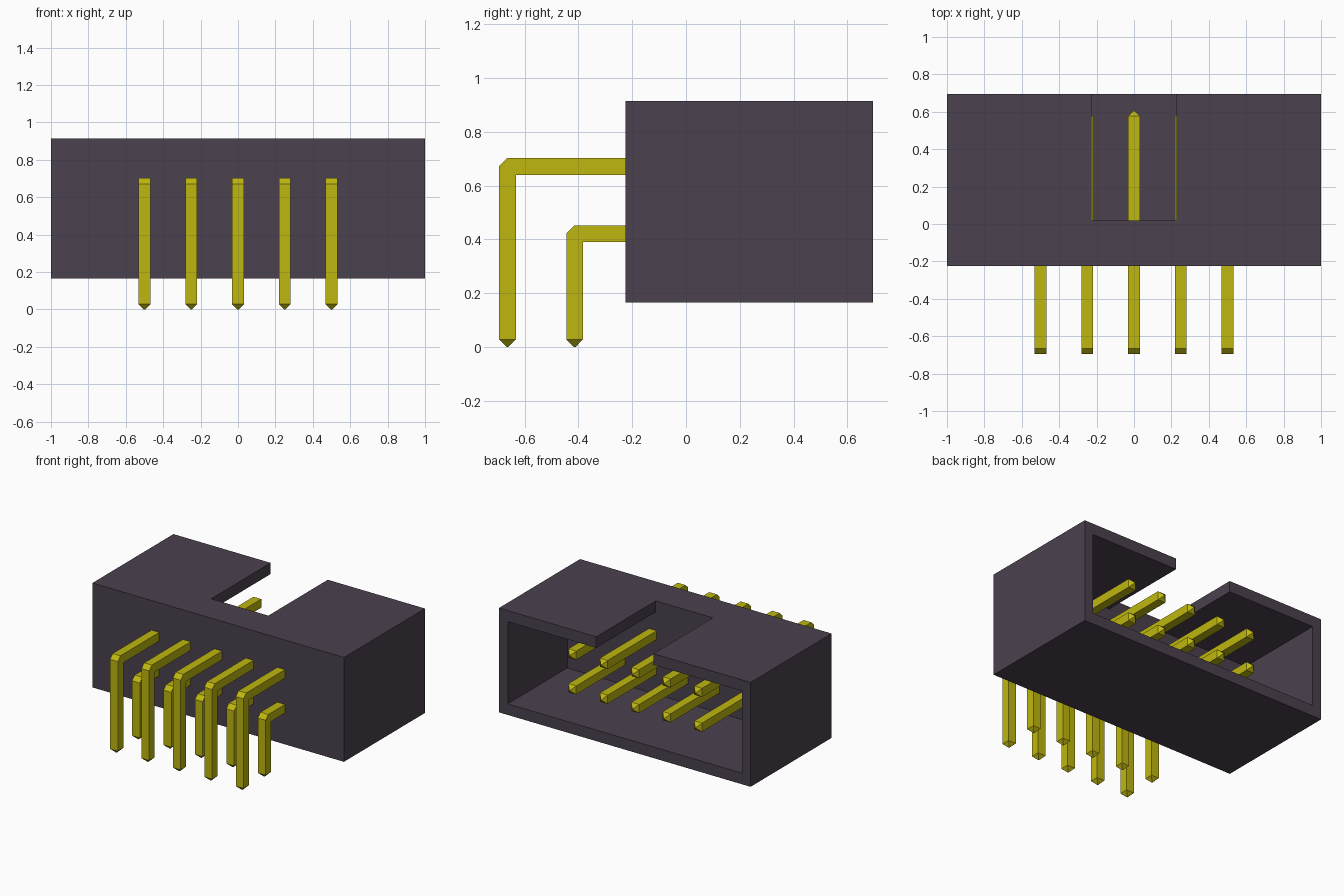
import bpy, bmesh
from mathutils import Vector

cube = bpy.data.objects.get("Cube")
if cube:
    bpy.data.objects.remove(cube, do_unlink=True)


def material(name, rgb):
    mat = bpy.data.materials.new(name)
    mat.use_nodes = True
    mat.diffuse_color = (*rgb, 1)
    mat.node_tree.nodes["Principled BSDF"].inputs["Base Color"].default_value = (*rgb, 1)
    return mat


def prism(bm, points, offset):
    """Extrude a closed outline along an offset vector."""
    face = bm.faces.new([bm.verts.new(p) for p in points])
    result = bmesh.ops.extrude_face_region(bm, geom=[face], use_keep_orig=True)
    verts = [g for g in result["geom"] if isinstance(g, bmesh.types.BMVert)]
    bmesh.ops.translate(bm, verts=verts, vec=offset)
    bmesh.ops.recalc_face_normals(bm, faces=bm.faces)


def finish(bm, name, mat):
    mesh = bpy.data.meshes.new(name)
    bm.to_mesh(mesh)
    bm.free()
    mesh.materials.append(mat)
    obj = bpy.data.objects.new(name, mesh)
    bpy.context.collection.objects.link(obj)
    return obj


plastic = material("dark plastic", (0.069, 0.053, 0.076))
metal = material("yellow metal", (0.52, 0.474, 0.005))

# Housing dimensions
FRONT, BACK, BOTTOM, TOP = -0.225, 0.695, 0.165, 0.915
FLOOR = 0.02            # depth of the cavity, open to the back
SIDE, WALL, NOTCH = 0.93, 0.08, 0.227

# Housing block
bm = bmesh.new()
prism(bm, [(-1, FRONT, BOTTOM), (1, FRONT, BOTTOM), (1, FRONT, TOP), (-1, FRONT, TOP)],
      (0, BACK - FRONT, 0))
housing = finish(bm, "housing", plastic)

# Cavity and keying notch, cut as one T-shaped profile
low, high, over = BOTTOM + WALL, TOP - WALL, TOP + 0.2
outline = [(-SIDE, low), (SIDE, low), (SIDE, high), (NOTCH, high),
           (NOTCH, over), (-NOTCH, over), (-NOTCH, high), (-SIDE, high)]
bm = bmesh.new()
prism(bm, [(x, FLOOR, z) for x, z in outline], (0, 1, 0))
cutter = finish(bm, "cavity_cutter", plastic)
cutter.hide_render = True

cut = housing.modifiers.new("cavity", 'BOOLEAN')
cut.operation = 'DIFFERENCE'
cut.solver = 'EXACT'
cut.object = cutter
bpy.context.view_layer.objects.active = housing
bpy.ops.object.modifier_apply(modifier=cut.name)
bpy.data.objects.remove(cutter, do_unlink=True)

# Bent square pins
W, TIP, PIN_END = 0.062, 0.028, 0.605


def pin(name, x, y, z):
    """y is the outer face of the leg, z the upper face of the arm."""
    bevel = 0.03
    side = [(y, TIP), (y + W, TIP), (y + W, z - W), (PIN_END - TIP, z - W),
            (PIN_END - TIP, z), (y + bevel, z), (y, z - bevel)]
    bm = bmesh.new()
    prism(bm, [(x - W / 2, py, pz) for py, pz in side], (W, 0, 0))
    # Pointed tips at the leg and the arm end
    for direction in (Vector((0, 0, -1)), Vector((0, 1, 0))):
        bm.faces.ensure_lookup_table()
        end = max(bm.faces, key=lambda f: (f.normal.dot(direction) > 0.99)
                  * (10 + f.calc_center_median().dot(direction)))
        cap = bmesh.ops.extrude_discrete_faces(bm, faces=[end])["faces"][0]
        centre = cap.calc_center_median()
        for v in cap.verts:
            v.co = centre + (v.co - centre) * 0.12 + direction * TIP
        bm.normal_update()
    bmesh.ops.recalc_face_normals(bm, faces=bm.faces)
    return finish(bm, name, metal)


for i in range(5):
    x = (i - 2) * 0.25
    pin(f"upper_pin_{i + 1}", x, -0.695, 0.702)
    pin(f"lower_pin_{i + 1}", x, -0.445, 0.452)
